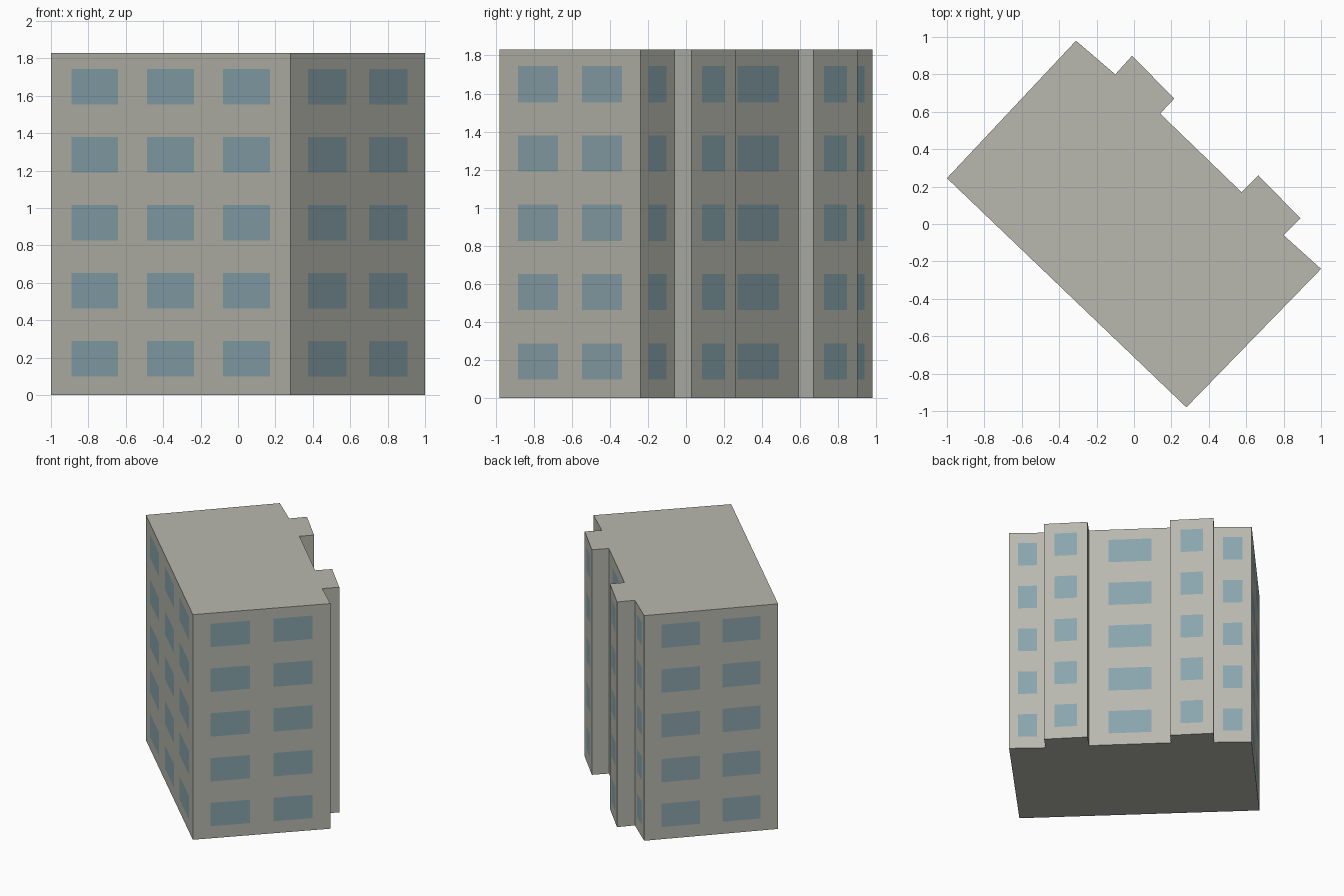
import bpy
import bmesh
from mathutils import Vector

cube = bpy.data.objects.get("Cube")
if cube:
    bpy.data.objects.remove(cube, do_unlink=True)

HEIGHT, FLOORS = 1.83, 5
STOREY, SILL, GLASS = 0.364, 0.098, 0.19


def make_material(name, rgb):
    mat = bpy.data.materials.new(name)
    mat.use_nodes = True
    colour = (*rgb, 1.0)
    mat.diffuse_color = colour
    mat.node_tree.nodes["Principled BSDF"].inputs["Base Color"].default_value = colour
    return mat


# Window edges along a wall, as fractions of its length
LONG = (0.086, 0.281, 0.402, 0.598, 0.719, 0.914)
END = (0.13, 0.415, 0.585, 0.87)
SINGLE = (0.24, 0.76)
BLANK = ()

# Footprint corners, counter-clockwise, each with the windows of the wall it starts
walls = [
    ((-1.0, 0.245), LONG),      # long front
    ((0.28, -0.98), END),       # end wall
    ((1.0, -0.24), SINGLE),     # back, outer strip
    ((0.80, -0.06), BLANK),
    ((0.89, 0.03), SINGLE),     # first bay
    ((0.665, 0.26), BLANK),
    ((0.575, 0.17), SINGLE),    # back, middle
    ((0.14, 0.59), BLANK),
    ((0.215, 0.67), SINGLE),    # second bay
    ((-0.01, 0.90), BLANK),
    ((-0.10, 0.80), SINGLE),    # back, outer strip
    ((-0.31, 0.98), END),       # other end wall
]

# Split the outline at window edges and note which pieces are glazed
outline, glazed = [], []
for i, (corner, edges) in enumerate(walls):
    start, end = Vector(corner), Vector(walls[(i + 1) % len(walls)][0])
    for j, t in enumerate((0.0, *edges)):
        outline.append(start.lerp(end, t))
        glazed.append(j % 2 == 1)

# Heights of the floor, every sill and lintel, and the roof
levels = [0.0]
for floor in range(FLOORS):
    sill = SILL + floor * STOREY
    levels += [sill, sill + GLASS]
levels.append(HEIGHT)

# Closed shell with flush windows
bm = bmesh.new()
rings = [[bm.verts.new((p.x, p.y, z)) for p in outline] for z in levels]
count = len(outline)
for row, (low, high) in enumerate(zip(rings, rings[1:])):
    for k in range(count):
        n = (k + 1) % count
        face = bm.faces.new((low[k], low[n], high[n], high[k]))
        face.material_index = int(glazed[k] and row % 2 == 1)
bm.faces.new(rings[-1])
bm.faces.new(reversed(rings[0]))

mesh = bpy.data.meshes.new("apartment_block")
bm.to_mesh(mesh)
bm.free()
mesh.materials.append(make_material("warm_grey_concrete", (0.48, 0.48, 0.43)))
mesh.materials.append(make_material("blue_grey_glass", (0.252, 0.376, 0.417)))
block = bpy.data.objects.new("apartment_block", mesh)
bpy.context.collection.objects.link(block)
